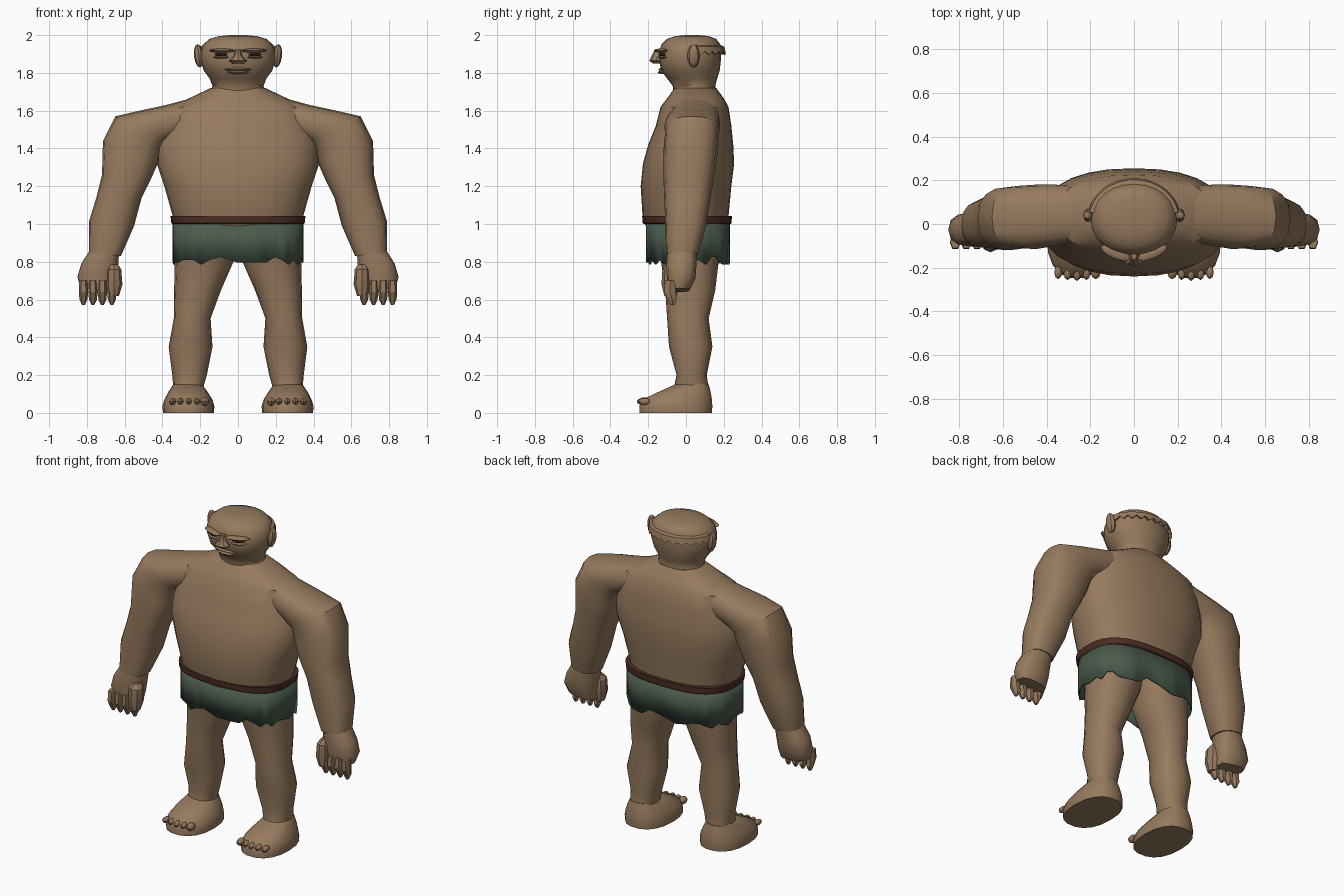
import bpy, bmesh, math, random
from mathutils import Vector, Matrix

random.seed(4)


def material(name, colour):
    m = bpy.data.materials.new(name)
    m.diffuse_color = (*colour, 1)
    return m


SKIN = material("skin", (0.305, 0.195, 0.112))
CLOTH = material("green cloth", (0.070, 0.105, 0.075))
BELT = material("brown leather", (0.070, 0.027, 0.017))
EYE = material("dark eye", (0.045, 0.028, 0.018))


def finish(name, bm, mat, mirror=False, angle=40):
    bmesh.ops.recalc_face_normals(bm, faces=bm.faces)
    me = bpy.data.meshes.new(name)
    bm.to_mesh(me)
    bm.free()
    me.materials.append(mat)
    ob = bpy.data.objects.new(name, me)
    bpy.context.collection.objects.link(ob)
    bpy.context.view_layer.objects.active = ob
    ob.select_set(True)
    bpy.ops.object.shade_smooth_by_angle(angle=math.radians(angle))
    ob.select_set(False)
    if mirror:
        ob.modifiers.new("mirror", "MIRROR")
    return ob


def loft(name, rings, mat, sides=18, power=1.0, mirror=False, angle=40):
    """Skin rounded rings; each ring is x0, z0, x1, z1, y0, y1."""
    bm = bmesh.new()
    loops = []
    for x0, z0, x1, z1, y0, y1 in rings:
        loop = []
        for i in range(sides):
            t = 2 * math.pi * i / sides
            c, s = math.cos(t), math.sin(t)
            c = math.copysign(abs(c) ** power, c)
            s = math.copysign(abs(s) ** power, s)
            loop.append(bm.verts.new(((x0 + x1) / 2 + c * (x1 - x0) / 2,
                                      (y0 + y1) / 2 + s * (y1 - y0) / 2,
                                      (z0 + z1) / 2 + c * (z1 - z0) / 2)))
        loops.append(loop)
    for a, b in zip(loops, loops[1:]):
        for i in range(sides):
            j = (i + 1) % sides
            bm.faces.new((a[i], a[j], b[j], b[i]))
    bm.faces.new(loops[0])
    bm.faces.new(loops[-1])
    return finish(name, bm, mat, mirror, angle)


def level(z, half, y0, y1):
    return (-half, z, half, z, y0, y1)


def blob(name, centre, size, mat=SKIN, mirror=True, tilt=0.0, axis='Y', seg=8):
    """Low-poly ellipsoid, optionally tilted."""
    bm = bmesh.new()
    bmesh.ops.create_uvsphere(bm, u_segments=seg, v_segments=6, radius=0.5)
    mx = (Matrix.Translation(centre) @ Matrix.Rotation(tilt, 4, axis)
          @ Matrix.Diagonal((*size, 1)))
    bmesh.ops.transform(bm, matrix=mx, verts=bm.verts)
    return finish(name, bm, mat, mirror, 35)


# Torso, with the sloping shoulder plane above the chest crease
loft("torso", [level(0.95, 0.325, -0.20, 0.21), level(1.04, 0.345, -0.23, 0.225),
               level(1.20, 0.39, -0.24, 0.24), level(1.32, 0.43, -0.228, 0.255),
               level(1.42, 0.425, -0.20, 0.25), level(1.52, 0.40, -0.16, 0.24),
               level(1.62, 0.36, -0.135, 0.225), level(1.665, 0.26, -0.10, 0.20),
               level(1.72, 0.145, -0.06, 0.16)], SKIN, 28, 0.85, angle=35)

# Shoulder and arm in one sweep down to the wrist
loft("arm", [(0.20, 1.46, 0.16, 1.69, -0.07, 0.17), (0.34, 1.45, 0.38, 1.63, -0.10, 0.18),
             (0.38, 1.43, 0.52, 1.60, -0.115, 0.18), (0.40, 1.40, 0.65, 1.57, -0.11, 0.175),
             (0.42, 1.33, 0.715, 1.44, -0.12, 0.17), (0.46, 1.24, 0.72, 1.26, -0.12, 0.15),
             (0.51, 1.14, 0.75, 1.14, -0.115, 0.13), (0.55, 0.99, 0.79, 1.01, -0.11, 0.11),
             (0.62, 0.83, 0.79, 0.85, -0.105, 0.065)], SKIN, 16, 0.8, True)

# Hand with four fingers and a thumb
loft("palm", [(0.63, 0.84, 0.785, 0.86, -0.10, 0.06), (0.635, 0.77, 0.83, 0.79, -0.105, 0.055),
              (0.645, 0.70, 0.85, 0.72, -0.10, 0.05), (0.65, 0.64, 0.835, 0.66, -0.095, 0.02)],
     SKIN, 12, 0.8, True)
for i in range(4):
    x = 0.668 + i * 0.05
    loft("finger", [(x - 0.023, 0.70, x + 0.023, 0.70, -0.115, -0.05),
                    (x - 0.025, 0.64, x + 0.025, 0.64, -0.12, -0.05),
                    (x - 0.021, 0.60, x + 0.021, 0.60, -0.10, -0.045),
                    (x - 0.008, 0.572, x + 0.008, 0.572, -0.085, -0.06)],
         SKIN, 6, 1, True, 25)
loft("thumb", [(0.635, 0.785, 0.68, 0.785, -0.10, -0.04), (0.618, 0.76, 0.695, 0.76, -0.125, -0.03),
               (0.612, 0.68, 0.70, 0.68, -0.13, -0.03), (0.63, 0.62, 0.685, 0.62, -0.115, -0.05)],
     SKIN, 8, 1, True, 25)

# Legs
loft("leg", [(0.0, 0.93, 0.33, 0.93, -0.16, 0.19), (0.015, 0.82, 0.335, 0.82, -0.135, 0.175),
             (0.09, 0.65, 0.338, 0.65, -0.11, 0.155), (0.145, 0.50, 0.34, 0.50, -0.10, 0.12),
             (0.135, 0.35, 0.367, 0.35, -0.09, 0.14), (0.165, 0.20, 0.348, 0.20, -0.05, 0.11),
             (0.185, 0.13, 0.342, 0.13, -0.065, 0.12)], SKIN, 16, 0.9, True)

# Feet with toes
loft("foot", [(0.127, 0, 0.397, 0, -0.25, 0.14), (0.125, 0.035, 0.40, 0.035, -0.25, 0.142),
              (0.135, 0.07, 0.39, 0.07, -0.235, 0.14), (0.16, 0.11, 0.37, 0.11, -0.15, 0.132),
              (0.19, 0.15, 0.342, 0.15, -0.06, 0.122)], SKIN, 18, 0.85, True, 45)
for i in range(5):
    big = 0.046 if i == 0 else 0.036
    blob("toe", (0.175 + i * 0.043, -0.228 + 0.004 * abs(i - 2), 0.06), (big, 0.065, big))

# Loincloth with a ragged hem, and belt
bm = bmesh.new()
n = 40
top, low = [], []
for i in range(n):
    t = 2 * math.pi * i / n
    c, s = math.cos(t), math.sin(t)
    x = 0.347 * math.copysign(abs(c) ** 0.72, c)
    y = 0.01 + 0.223 * math.copysign(abs(s) ** 0.72, s)
    top.append(bm.verts.new((x, y, 1.02)))
    low.append(bm.verts.new((x, y, random.choice((0.785, 0.795, 0.81, 0.825)))))
for i in range(n):
    j = (i + 1) % n
    bm.faces.new((top[i], top[j], low[j], low[i]))
cloth = finish("loincloth", bm, CLOTH)
solid = cloth.modifiers.new("thickness", "SOLIDIFY")
solid.thickness = 0.008
loft("belt", [level(1.0, 0.348, -0.222, 0.236), level(1.005, 0.353, -0.229, 0.241),
              level(1.042, 0.357, -0.232, 0.243)], BELT, 32, 0.75)

# Neck and head
loft("head", [level(1.69, 0.15, -0.07, 0.165), level(1.73, 0.135, -0.07, 0.155),
              level(1.77, 0.15, -0.10, 0.165), level(1.81, 0.18, -0.13, 0.178),
              level(1.86, 0.197, -0.142, 0.184), level(1.91, 0.198, -0.143, 0.187),
              level(1.95, 0.185, -0.13, 0.182), level(1.98, 0.15, -0.10, 0.16),
              level(1.995, 0.10, -0.055, 0.12), level(2.0, 0.04, 0.0, 0.07)], SKIN, 24, 0.95)

# Ears
blob("ear", (0.208, 0.04, 1.89), (0.05, 0.065, 0.125), tilt=0.12)
# Nose, brows, eyes and mouth
loft("nose", [level(1.925, 0.012, -0.165, -0.12), level(1.89, 0.022, -0.182, -0.12),
              level(1.865, 0.048, -0.195, -0.12), level(1.85, 0.03, -0.175, -0.12)], SKIN, 8, angle=25)
blob("brow", (0.085, -0.132, 1.918), (0.15, 0.055, 0.022), tilt=0.42, axis='Z')
blob("eye", (0.09, -0.122, 1.897), (0.075, 0.038, 0.02), EYE, tilt=0.42, axis='Z')
blob("eyelid", (0.09, -0.122, 1.883), (0.09, 0.042, 0.016), tilt=0.42, axis='Z')
blob("upper_lip", (0, -0.122, 1.818), (0.15, 0.05, 0.016), mirror=False)
blob("lower_lip", (0, -0.12, 1.803), (0.12, 0.06, 0.018), mirror=False)

# Ragged hair fringe wrapping the back of the head from ear to ear
bm = bmesh.new()
m = 22
rows = []
for i in range(m + 1):
    t = math.pi * (0.06 + 0.88 * i / m)
    drop = 1.895 if i % 2 else 1.915
    rows.append([bm.verts.new((r * math.cos(t), 0.02 + (r - 0.024) * math.sin(t), z))
                 for r, z in ((0.178, 1.95), (0.206, 1.94), (0.214, drop), (0.185, drop + 0.008))])
for a, b in zip(rows, rows[1:]):
    for k in range(4):
        bm.faces.new((a[k], a[(k + 1) % 4], b[(k + 1) % 4], b[k]))
bm.faces.new(rows[0])
bm.faces.new(rows[-1])
finish("hair_fringe", bm, SKIN, angle=25)
